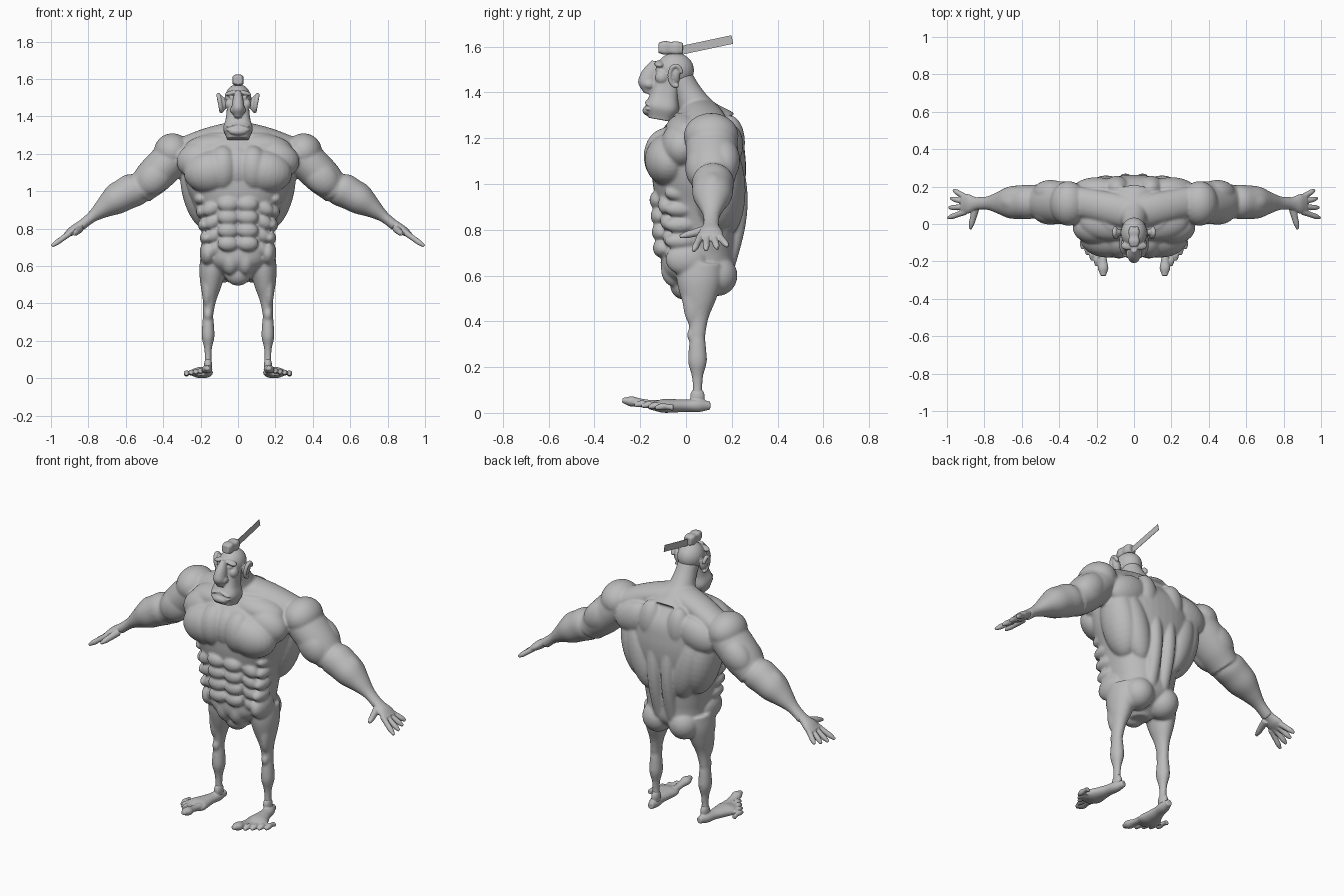
import bpy, bmesh, math
from mathutils import Vector, Matrix

if "Cube" in bpy.data.objects:
    bpy.data.objects.remove(bpy.data.objects["Cube"], do_unlink=True)

grey = (.5, .5, .5, 1)
clay = bpy.data.materials.new("grey clay")
clay.use_nodes = True
clay.diffuse_color = grey
clay.node_tree.nodes["Principled BSDF"].inputs["Base Color"].default_value = grey

X, Y, Z = Matrix.Identity(3)

# Landmarks of the left side
shoulder = Vector((.32, .11, 1.21))
elbow = Vector((.53, .12, 1))
wrist = Vector((.84, .11, .815))
hip = Vector((.13, .06, .65))
knee = Vector((.16, .05, .34))
ankle = Vector((.16, .05, .04))


def width_at(widths, t):
    """Smooth (Catmull-Rom) value of evenly spaced widths at t from 0 to 1."""
    last = len(widths) - 1
    i = min(int(t * last), last - 1)
    f = t * last - i
    a, b, c, d = (widths[min(max(i + k, 0), last)] for k in (-1, 0, 1, 2))
    return b + f * ((c - a) + f * ((2 * a - 5 * b + 4 * c - d) + f * (3 * b - a - 3 * c + d))) / 2


def limb(bm, start, end, widths, ref=X, flat=1, flat_end=None, bow=Vector(), power=2, segments=32):
    """Closed loft from start to end; widths lie along ref, flat scales the other axis."""
    start, end = Vector(start), Vector(end)
    axis = (end - start).normalized()
    u = (ref - axis * ref.dot(axis)).normalized()
    v = axis.cross(u)
    flat_end = flat if flat_end is None else flat_end
    steps = 5 * len(widths)
    rings = []
    for i in range(steps + 1):
        t = i / steps
        center = start.lerp(end, t) + bow * math.sin(math.pi * t)
        wide = width_at(widths, t)
        deep = wide * (flat + (flat_end - flat) * t)
        ring = []
        for k in range(segments):
            angle = math.tau * k / segments
            c, s = (math.copysign(abs(n) ** (2 / power), n) for n in (math.cos(angle), math.sin(angle)))
            ring.append(bm.verts.new(center + u * c * wide + v * s * deep))
        rings.append(ring)
    for low, high in zip(rings, rings[1:]):
        for k in range(segments):
            bm.faces.new((low[k - 1], low[k], high[k], high[k - 1]))
    bm.faces.new(rings[0])
    bm.faces.new(rings[-1])


def blob(bm, center, radii, tilt=0):
    """Ellipsoid muscle, tilted about the depth axis in degrees."""
    place = Matrix.Translation(center) @ Matrix.Rotation(math.radians(tilt), 4, 'Y')
    bmesh.ops.create_uvsphere(bm, u_segments=24, v_segments=16, radius=1,
                              matrix=place @ Matrix.Diagonal((*radii, 1)))


def add_mirror(bm):
    copy = bmesh.ops.duplicate(bm, geom=bm.verts[:] + bm.edges[:] + bm.faces[:])
    verts = [item for item in copy["geom"] if isinstance(item, bmesh.types.BMVert)]
    bmesh.ops.scale(bm, vec=(-1, 1, 1), verts=verts)


def finish(name, bm, voxel, smooth):
    """Make the object and fuse its overlapping volumes into one smooth skin."""
    bmesh.ops.recalc_face_normals(bm, faces=bm.faces)
    mesh = bpy.data.meshes.new(name)
    bm.to_mesh(mesh)
    bm.free()
    mesh.materials.append(clay)
    ob = bpy.data.objects.new(name, mesh)
    bpy.context.collection.objects.link(ob)
    if voxel:
        fuse = ob.modifiers.new("fuse", 'REMESH')
        fuse.mode = 'VOXEL'
        fuse.voxel_size = voxel
        fuse.use_smooth_shade = True
        relax = ob.modifiers.new("relax", 'SMOOTH')
        relax.factor = .5
        relax.iterations = smooth


# Arm: upper arm, bowed forearm, deltoid, biceps, triceps, outer forearm
body = bmesh.new()
limb(body, shoulder, elbow, (.11, .115, .11, .09), ref=Y, flat=.88)
limb(body, elbow + (Z - X) * .04, wrist, (.06, .09, .09, .085, .06, .037, .035), ref=Y,
     flat=1.05, flat_end=.78, bow=Z * .02)
blob(body, shoulder + X * .03, (.1, .12, .1), 40)
upper_arm = shoulder.lerp(elbow, .6)
blob(body, upper_arm - Y * .05 - Z * .01, (.11, .07, .085), 45)
blob(body, upper_arm + Y * .05 + Z * .02, (.11, .07, .08), 45)
blob(body, elbow.lerp(wrist, .35) + Z * .06, (.09, .06, .06), 25)

# Leg: thigh, calf, kneecap and outer thigh
limb(body, hip, knee, (.07, .07, .056, .036, .028), flat=1.45, flat_end=1.25)
limb(body, knee, ankle, (.027, .032, .034, .021, .018, .024), flat=1.2)
blob(body, knee - Y * .03, (.02, .015, .03))
blob(body, hip.lerp(knee, .5) + X * .02 - Y * .02, (.03, .05, .12))

# Chest: outer, inner and upper plates
blob(body, (.14, -.075, 1.105), (.15, .105, .115), 8)
blob(body, (.08, -.085, 1.12), (.085, .1, .125))
blob(body, (.2, -.02, 1.17), (.13, .09, .1), 15)
blob(body, (.12, .01, 1.24), (.17, .1, .07), 5)

# Rows of abdomen, oblique and rib muscles
for row in range(4):
    inset = .01 * row
    level = .93 - .07 * row
    blob(body, (.052, -.122 + inset / 2, level), (.058, .038, .042))
    blob(body, (.14 - inset, -.088 + inset, level - .02), (.055, .035, .038), 30)
    blob(body, (.2 - inset, -.025, level + .03), (.035, .07, .035), 25)
blob(body, (.16, 0, .67), (.045, .09, .07))
blob(body, (.04, -.05, .63), (.05, .06, .08))

# Back: wing, broad back, shoulder blade, spine muscle, neck slope, buttock
blob(body, (.21, .13, 1), (.09, .11, .21), 13)
blob(body, (.15, .185, .97), (.08, .075, .2), 16)
blob(body, (.2, .185, 1.17), (.13, .065, .09), 20)
blob(body, (.09, .19, 1.18), (.07, .068, .12))
limb(body, (.04, .18, .64), (.05, .18, 1.2), (.035, .04, .04), bow=Y * .05)
limb(body, (.02, .06, 1.31), (.3, .12, 1.23), (.09, .08), ref=Y, flat=.7, bow=Z * .01)
blob(body, (.085, .135, .6), (.085, .09, .09))
add_mirror(body)

# Trunk, neck and groin on the middle line
limb(body, (0, .05, .51), (0, .06, 1.31), (.05, .16, .18, .2, .23, .27, .29, .28, .18),
     flat=1, flat_end=.6, power=2.3, segments=48)
blob(body, (0, -.06, 1.12), (.1, .105, .13))
limb(body, (0, .09, 1.24), (0, -.03, 1.47), (.14, .085, .062, .057))
blob(body, (0, -.01, .56), (.07, .06, .065))
finish("body", body, voxel=.0065, smooth=10)

# Hands and feet
for side, label in ((1, "left"), (-1, "right")):
    hand = bmesh.new()
    limb(hand, wrist + (Z - X) * .02, (.92, .107, .765), (.03, .037, .052, .054), ref=Y, flat=.8, flat_end=.28)
    for i in range(4):
        fan = math.radians(14 * i - 16)
        root = Vector((.9, .065 + .026 * i, .775))
        reach = Vector((.84 * math.cos(fan), math.sin(fan), -.6 * math.cos(fan)))
        limb(hand, root, root + reach * (.118 - .01 * i), (.016, .015, .0145, .014, .008), ref=Y)
    limb(hand, (.845, .09, .8), (.876, -.027, .77), (.02, .019, .017, .015, .008), ref=Z)

    foot = bmesh.new()
    limb(foot, (.158, .105, .032), (.205, -.16, .03), (.017, .03, .034, .047, .062, .05), flat=1.1, flat_end=.3)
    blob(foot, ankle + Z * .03, (.022, .032, .04))
    limb(foot, (.168, -.12, .035), (.164, -.278, .055), (.026, .021, .022, .028, .014), flat=.8)
    for i in range(4):
        tip = Vector((.2 + .025 * i, -.225 + .03 * i, .034 - .004 * i))
        limb(foot, tip + Y * .08, tip, (.014, .012, .015, .008), bow=Z * .006)

    for part, bm in (("hand", hand), ("foot", foot)):
        bmesh.ops.scale(bm, vec=(side, 1, 1), verts=bm.verts)
        finish(f"{label}_{part}", bm, voxel=.004, smooth=3)

# Head, paired features: brow, eye, cheek, nostril, lips, ear
head = bmesh.new()
blob(head, (.036, -.116, 1.525), (.036, .022, .013), 15)
blob(head, (.034, -.118, 1.5), (.015, .015, .013))
blob(head, (.045, -.105, 1.465), (.025, .03, .03))
blob(head, (.024, -.16, 1.435), (.018, .026, .02))
for level in (1.335, 1.355):
    blob(head, (.028, -.165, level), (.036, .014, .009), 18)
ear = Vector((.097, -.045, 1.472))
blob(head, ear - X * .012, (.022, .02, .042), 15)
for k in range(18):
    turn = math.radians(-100 + 15 * k)
    up, back = math.sin(turn), -math.cos(turn)
    blob(head, ear + Vector((.008 * up, .026 * back, .044 * up)), (.012, .01, .01))
add_mirror(head)

# Skull, jaw, nose and chin
blob(head, (0, -.048, 1.497), (.07, .083, .076))
limb(head, (0, -.075, 1.49), (0, -.113, 1.28), (.06, .06, .066, .079, .06), flat=1, flat_end=.9, power=2.8)
limb(head, (0, -.13, 1.535), (0, -.163, 1.393), (.016, .026, .032, .034, .018), flat=1.3, bow=Y * -.015)
blob(head, (0, -.165, 1.32), (.05, .025, .022))
finish("head", head, voxel=.0038, smooth=5)

# Hair: tied bun and thin flat tail
bun = bmesh.new()
limb(bun, (0, -.12, 1.595), (0, -.014, 1.592), (.023, .03, .027, .03, .024), power=3.5)
finish("hair_bun", bun, voxel=.004, smooth=2)

tail = bmesh.new()
sheet = Matrix.Translation((0, .09, 1.607)) @ Matrix.Rotation(math.radians(12), 4, 'X')
bmesh.ops.create_cube(tail, size=1, matrix=sheet @ Matrix.Diagonal((.002, .23, .038, 1)))
finish("hair_tail", tail, voxel=0, smooth=0)
